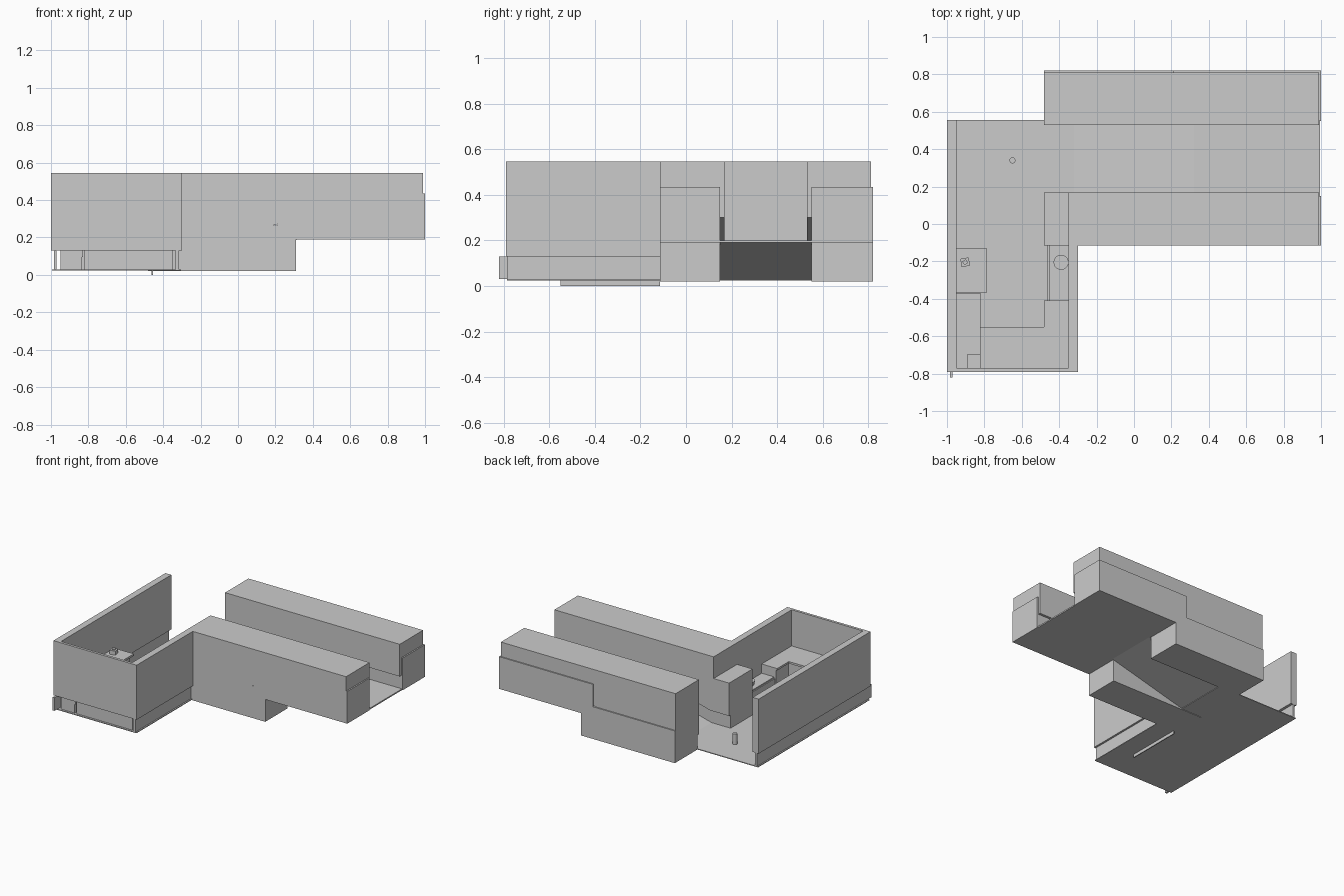
import bpy, bmesh, math
from mathutils import Matrix

if "Cube" in bpy.data.objects:
    bpy.data.objects.remove(bpy.data.objects["Cube"])


def finish(name, bm):
    bmesh.ops.recalc_face_normals(bm, faces=bm.faces)
    me = bpy.data.meshes.new(name)
    bm.to_mesh(me)
    bm.free()
    ob = bpy.data.objects.new(name, me)
    bpy.context.collection.objects.link(ob)
    return ob


def prism(name, profile, y0, y1):
    """Extrude an (x, z) outline from y0 to y1."""
    bm = bmesh.new()
    face = bm.faces.new([bm.verts.new((x, y0, z)) for x, z in profile])
    ext = bmesh.ops.extrude_face_region(bm, geom=[face])["geom"]
    bmesh.ops.translate(bm, vec=(0, y1 - y0, 0),
                        verts=[v for v in ext if isinstance(v, bmesh.types.BMVert)])
    return finish(name, bm)


def box(name, x0, x1, y0, y1, z0, z1, turn=0):
    bm = bmesh.new()
    mat = (Matrix.Translation(((x0 + x1) / 2, (y0 + y1) / 2, (z0 + z1) / 2))
           @ Matrix.Rotation(math.radians(turn), 4, 'Z')
           @ Matrix.Diagonal((x1 - x0, y1 - y0, z1 - z0, 1)))
    bmesh.ops.create_cube(bm, size=1, matrix=mat)
    return finish(name, bm)


def cyl(name, x, y, r, z0, z1, r_top=None, n=24):
    bm = bmesh.new()
    bmesh.ops.create_cone(bm, cap_ends=True, segments=n, radius1=r, radius2=r_top or r,
                          depth=z1 - z0, matrix=Matrix.Translation((x, y, (z0 + z1) / 2)))
    ob = finish(name, bm)
    bpy.context.view_layer.objects.active = ob
    ob.select_set(True)
    bpy.ops.object.shade_smooth_by_angle()
    ob.select_set(False)
    return ob


TOP = 0.545

# Floors: low room, and a corridor with a ramp up to the raised end
box("room_floor", -0.995, -0.305, -0.785, 0.555, 0.024, 0.03)
prism("corridor_floor", [(-0.48, 0.03), (-0.32, 0.03), (0.32, 0.2), (0.995, 0.2),
                         (0.995, 0.19), (0.32, 0.19), (-0.32, 0.024), (-0.48, 0.024)], 0.15, 0.55)

# Room walls with recessed skirtings
box("left_wall", -1, -0.95, -0.79, 0.555, 0.13, TOP)
box("right_wall", -0.35, -0.30, -0.79, -0.115, 0.13, TOP)
box("front_wall", -0.95, -0.35, -0.79, -0.77, 0.13, TOP)
box("left_skirting", -0.985, -0.97, -0.82, 0.555, 0.03, 0.13)
box("right_skirting", -0.333, -0.315, -0.785, -0.115, 0.03, 0.13)

# Corridor walls: stepped lower panel and overhanging upper mass
panel = [(-0.48, 0.02), (0.31, 0.02), (0.31, 0.19), (1, 0.19),
         (1, 0.435), (0.21, 0.435), (0.21, 0.265), (-0.48, 0.265)]


def upper(x0):
    return [(x0, 0.13), (-0.32, 0.13), (0.32, 0.3), (0.99, 0.3), (0.99, TOP), (x0, TOP)]


prism("near_lower_wall", panel, -0.115, 0.15)
prism("near_upper_wall", upper(-0.35), -0.115, 0.168)
box("near_wall_end", -0.48, -0.35, -0.115, 0.168, 0.13, 0.38)
prism("far_lower_wall", panel, 0.55, 0.82)
prism("far_upper_wall", upper(-0.48), 0.53, 0.811)

# Counter run along the front and right walls
for part, z0, z1, inset in (("plinth", 0.03, 0.095, 0.015),
                            ("body", 0.095, 0.255, 0.01),
                            ("worktop", 0.255, 0.27, 0)):
    box("front_counter_" + part, -0.82, -0.35, -0.77, -0.55 - inset, z0, z1)
    box("right_counter_" + part, -0.48 + inset, -0.35, -0.55 - inset, -0.41, z0, z1)
    box("left_counter_" + part, -0.95, -0.82 - inset, -0.77, -0.37, z0, z1 + 0.02 * (z1 > 0.26))
box("counter_box", -0.89, -0.82, -0.77, -0.695, 0.29, 0.33)
box("cabinet_kick_panel", -0.462, -0.455, -0.55, -0.115, 0, 0.19)

# Low bench with a round bowl
box("bench", -0.455, -0.35, -0.41, -0.115, 0.03, 0.2)
cyl("bowl", -0.39, -0.205, 0.03, 0.2, 0.235, 0.04)

# Table with small items
box("table_top", -0.95, -0.785, -0.365, -0.13, 0.235, 0.25)
box("table_base", -0.95, -0.82, -0.36, -0.135, 0.03, 0.235)
box("small_box", -0.925, -0.88, -0.227, -0.182, 0.25, 0.28, 10)
box("small_box_lid", -0.914, -0.891, -0.216, -0.193, 0.28, 0.29, 35)
box("small_pad", -0.93, -0.89, -0.32, -0.28, 0.25, 0.258, 35)

# Short post on the floor
cyl("floor_post", -0.65, 0.34, 0.016, 0.03, 0.11)
